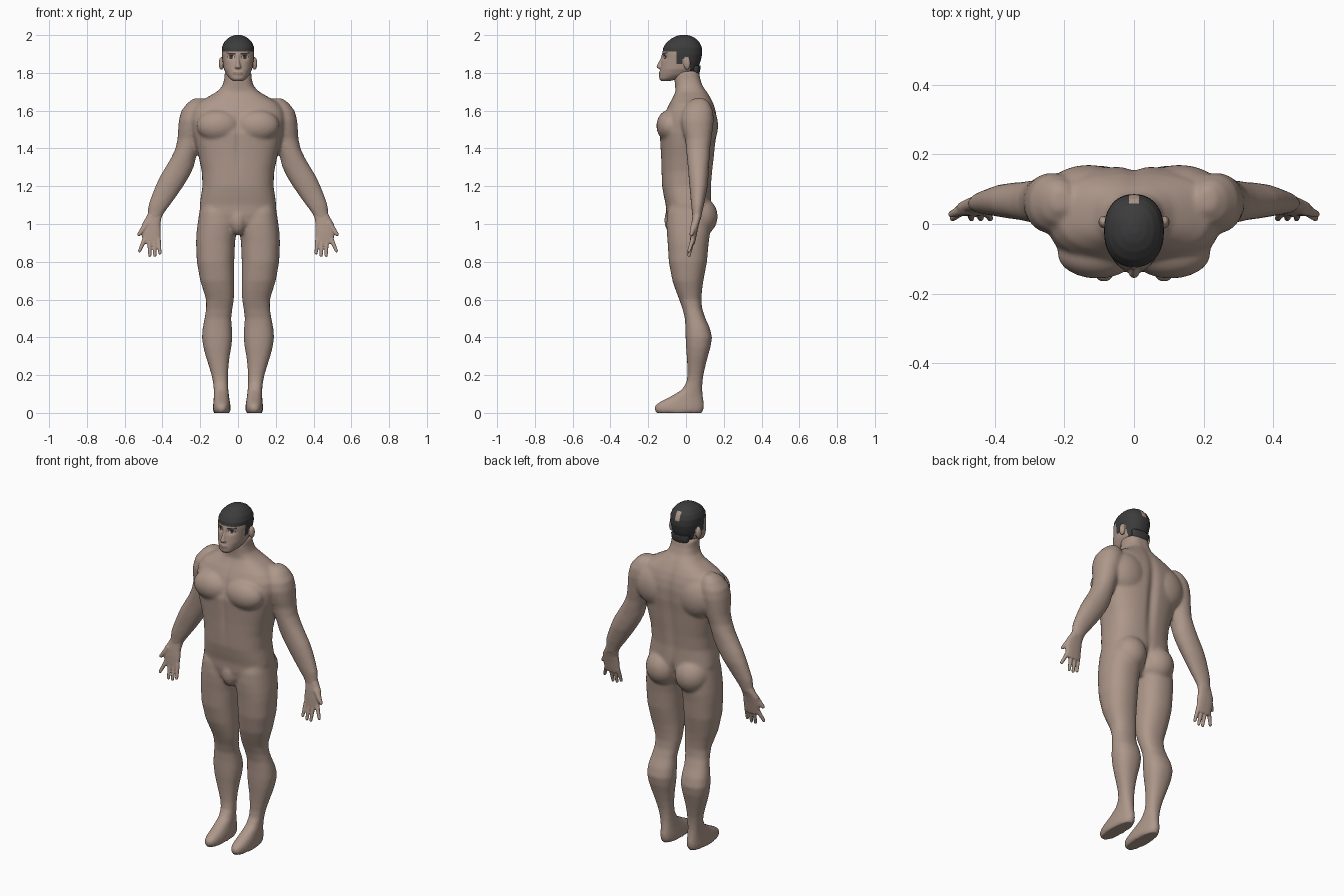
import bpy, bmesh, math
from mathutils import Vector, Matrix


def material(name, rgb):
    m = bpy.data.materials.new(name)
    m.diffuse_color = (*rgb, 1)
    return m


SKIN = material("skin", (0.42, 0.31, 0.255))
HAIR = material("hair", (0.045, 0.045, 0.045))
DARK = material("brow and lash", (0.05, 0.035, 0.03))
WHITE = material("eye white", (0.6, 0.58, 0.55))
LIP = material("lip", (0.30, 0.20, 0.165))


def loft(bm, rows, side=1, power=2.2, n=40):
    """Closed skin through horizontal rings: (z, x0, x1, y0, y1)."""
    rings = []
    for z, x0, x1, y0, y1 in rows:
        ring = []
        for i in range(n):
            a = 2 * math.pi * i / n
            c, s = math.cos(a), math.sin(a)
            px = math.copysign(abs(c) ** (2 / power), c)
            py = math.copysign(abs(s) ** (2 / power), s)
            ring.append(bm.verts.new((side * ((x0 + x1) / 2 + px * (x1 - x0) / 2),
                                      (y0 + y1) / 2 + py * (y1 - y0) / 2, z)))
        rings.append(ring)
    for a, b in zip(rings, rings[1:]):
        for i in range(n):
            bm.faces.new((a[i], a[(i + 1) % n], b[(i + 1) % n], b[i]))
    bm.faces.new(rings[0])
    bm.faces.new(rings[-1])


def ball(bm, centre, size):
    mat = Matrix.Translation(centre) @ Matrix.Diagonal((*size, 1))
    bmesh.ops.create_uvsphere(bm, u_segments=24, v_segments=16, radius=1, matrix=mat)


def finger(bm, a, b, r0, r1):
    a, b = Vector(a), Vector(b)
    for i in range(13):
        t = i / 12
        r = r0 + (r1 - r0) * t
        ball(bm, a.lerp(b, t), (r, r, r))


def fuse(name, bm, voxel, smooth):
    """Melt the overlapping parts of bm into one smooth surface."""
    bmesh.ops.recalc_face_normals(bm, faces=bm.faces)
    me = bpy.data.meshes.new(name)
    bm.to_mesh(me)
    bm.free()
    ob = bpy.data.objects.new(name, me)
    bpy.context.collection.objects.link(ob)
    r = ob.modifiers.new("fuse", 'REMESH')
    r.mode, r.voxel_size = 'VOXEL', voxel
    s = ob.modifiers.new("soften", 'SMOOTH')
    s.factor, s.iterations = 0.5, smooth
    dg = bpy.context.evaluated_depsgraph_get()
    new = bpy.data.meshes.new_from_object(ob.evaluated_get(dg))
    ob.modifiers.clear()
    ob.data = new
    new.name = name
    new.materials.clear()
    new.materials.append(SKIN)
    new.polygons.foreach_set("use_smooth", [True] * len(new.polygons))
    return ob


def bump(x, z, cx, cz, wx, wz):
    return math.exp(-((x - cx) / wx) ** 2 - ((z - cz) / wz) ** 2)


# ---- body: torso, legs and arms
TORSO = [(0.95, .06, -.06, .07), (1.0, .17, -.095, .11), (1.05, .195, -.105, .13),
         (1.1, .203, -.107, .135), (1.15, .196, -.118, .134), (1.2, .188, -.127, .133),
         (1.28, .192, -.13, .14), (1.35, .207, -.132, .148), (1.42, .225, -.136, .155),
         (1.48, .238, -.14, .163), (1.55, .25, -.122, .165), (1.6, .245, -.106, .158),
         (1.64, .215, -.087, .145), (1.67, .165, -.07, .13), (1.7, .112, -.056, .112),
         (1.73, .083, -.058, .09), (1.77, .072, -.062, .076), (1.81, .07, -.062, .07)]
LEG = [(0, .045, .128, -.155, .085), (.015, .039, .133, -.168, .093), (.04, .04, .132, -.165, .096),
       (.06, .043, .13, -.135, .094), (.085, .047, .128, -.085, .09), (.12, .051, .128, -.025, .086),
       (.16, .053, .132, .002, .087), (.2, .053, .14, .008, .092), (.25, .05, .155, .007, .103),
       (.3, .044, .171, .004, .116), (.35, .035, .184, 0, .13), (.4, .03, .191, -.002, .138),
       (.45, .032, .187, -.003, .126), (.5, .036, .177, -.006, .103), (.55, .03, .169, -.018, .086),
       (.6, .022, .169, -.036, .081), (.65, .02, .184, -.055, .085), (.7, .02, .2, -.072, .092),
       (.8, .02, .218, -.091, .111), (.9, .016, .222, -.097, .12), (.95, .01, .22, -.101, .127),
       (1.0, .008, .214, -.103, .13), (1.06, .02, .205, -.1, .125), (1.12, .04, .195, -.08, .11)]
ARM = [(1.02, .412, .488, .034, .078), (1.06, .39, .478, .032, .086), (1.1, .36, .475, .027, .095),
       (1.15, .324, .457, .023, .105), (1.2, .29, .437, .018, .115), (1.25, .259, .414, .014, .119),
       (1.3, .235, .384, .01, .121), (1.35, .223, .354, .005, .125), (1.4, .208, .331, 0, .127),
       (1.45, .193, .32, -.004, .135), (1.5, .18, .317, -.018, .141), (1.55, .16, .313, -.028, .147),
       (1.6, .155, .3, -.02, .143), (1.64, .165, .268, .005, .125), (1.665, .185, .235, .04, .1)]
bm = bmesh.new()
loft(bm, [(z, -w, w, a, b) for z, w, a, b in TORSO], power=2.6)
for s in (-1, 1):
    loft(bm, LEG, s, 2.3)
    loft(bm, ARM, s, 2.1)
    ball(bm, (s * .095, .07, 1.04), (.098, .098, .105))     # buttock
    ball(bm, (s * .105, -.085, 1.52), (.115, .072, .085))   # chest muscle
    ball(bm, (s * .13, .095, 1.52), (.12, .075, .12))       # shoulder blade
ball(bm, (0, -.06, 1.02), (.05, .055, .08))
body = fuse("body", bm, 0.0085, 8)
for v in body.data.vertices:
    x, y, z = v.co
    if y > .04:     # spine groove and buttock cleft
        v.co.y -= .014 * bump(x, z, 0, 1.4, .025, .25) + .02 * bump(x, z, 0, 1.03, .015, .06)
    elif y < -.04:  # breastbone and belly groove
        v.co.y += .008 * bump(x, z, 0, 1.45, .015, .16)
    if v.co.z < 0.004:
        v.co.z = 0

# ---- hands, palms facing forward
PALM = [(.895, .415, .5, .022, .046), (.92, .41, .507, .022, .052), (.96, .409, .513, .024, .06),
        (1.0, .411, .508, .028, .069), (1.03, .406, .49, .033, .078), (1.06, .396, .475, .036, .083)]
FINGERS = [(.421, .413, .84), (.445, .44, .828), (.47, .467, .828), (.494, .521, .852)]
for s, label in ((-1, "right"), (1, "left")):
    bm = bmesh.new()
    loft(bm, PALM, s, 2.4)
    for x0, x1, z1 in FINGERS:
        finger(bm, (s * x0, .036, .92), (s * x1, .016, z1 + .006), .0125, .009)
    finger(bm, (s * .482, .045, 1.0), (s * .524, .028, .945), .019, .010)  # thumb
    fuse(label + "_hand", bm, 0.0045, 3)

# ---- head
SKULL = [(1.757, .026, -.132, -.085), (1.77, .044, -.142, -.03), (1.79, .061, -.14, .035),
         (1.82, .075, -.136, .062), (1.86, .081, -.13, .077), (1.9, .086, -.126, .086),
         (1.935, .085, -.12, .084), (1.96, .075, -.104, .073), (1.98, .058, -.08, .055),
         (1.994, .036, -.054, .03), (2.001, .014, -.028, .004)]
NOSE = [(1.822, -.014, .014, -.146, -.1), (1.83, -.019, .019, -.157, -.1),
        (1.845, -.013, .013, -.152, -.1), (1.875, -.008, .008, -.136, -.1),
        (1.9, -.01, .01, -.128, -.1)]
bm = bmesh.new()
loft(bm, [(z, -w, w, a, b) for z, w, a, b in SKULL], power=2.25)
loft(bm, NOSE, n=16)
for s in (-1, 1):
    ball(bm, (s * .088, .006, 1.85), (.014, .018, .034))  # ear
head = fuse("head", bm, 0.004, 3)
for v in head.data.vertices:
    x, y, z = v.co
    if y < -.05:
        v.co.y += .012 * bump(abs(x), z, .036, 1.883, .02, .013)    # eye socket
        v.co.y -= .005 * bump(x, z, 0, 1.797, .025, .014)           # mouth


def head_colour(c):
    x, y, z = abs(c.x), c.y, c.z
    if y < -.06 and z < 1.915:
        e = ((x - .037) / .02) ** 2 + ((z - 1.884) / .009) ** 2
        if e < 1:
            return 3 if .3 < e < .7 and abs(z - 1.884) < .005 else 2
        if .014 < x < .062 and abs(z - 1.901 - .08 * (x - .014)) < .004:
            return 2
        if x < .027 and abs(z - 1.797) < .007:
            return 4
        return 0
    if x > .084 and abs(z - 1.85) < .035 and -.016 < y < .026:
        return 0                        # ear stays skin
    if x < .014 and y > .05 and 1.925 < z < 1.975:
        return 0                        # bare patch at the crown
    if y < -.05:
        line = 1.915
    elif y < -.018:
        line = 1.845                    # sideburn
    elif y < .022:
        line = 1.875
    else:
        line = 1.8
    return 1 if z > line else 0


for m in (HAIR, DARK, WHITE, LIP):
    head.data.materials.append(m)
for p in head.data.polygons:
    p.material_index = head_colour(p.center)

# ---- hair on the nape
bm = bmesh.new()
loft(bm, [(1.79, -.045, .045, .03, .068), (1.81, -.055, .055, .03, .075),
          (1.84, -.058, .058, .03, .077)])
nape = fuse("nape_hair", bm, 0.005, 2)
nape.data.materials[0] = HAIR
